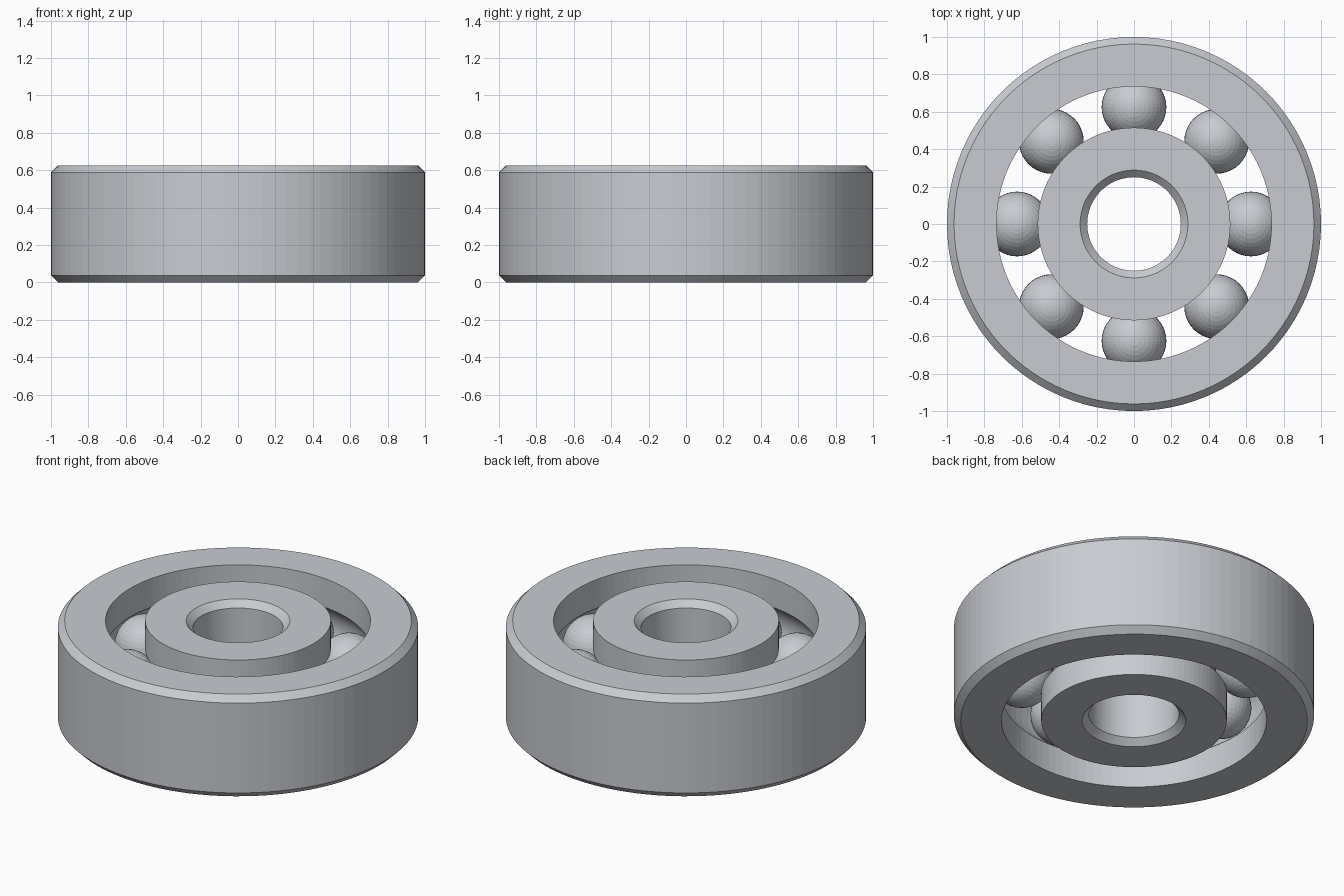
import bpy, bmesh
from math import pi, cos, sin, acos, tau
from mathutils import Vector

HEIGHT = 0.626
MID = HEIGHT / 2
OUTER_R, BORE_R = 1.0, 0.25
INNER_LAND, OUTER_LAND = 0.515, 0.735    # facing walls of the two rings
PITCH_R, BALL_R, GROOVE_R = 0.625, 0.173, 0.176
CHAMFER = 0.038
BALLS = 8
SEGMENTS = 96

cube = bpy.data.objects.get("Cube")
if cube:
    bpy.data.objects.remove(cube, do_unlink=True)

steel = bpy.data.materials.new("steel_grey")
steel.use_nodes = True
colour = (0.58, 0.60, 0.64, 1)
steel.diffuse_color = colour
steel.node_tree.nodes["Principled BSDF"].inputs["Base Color"].default_value = colour


def add_object(name, bm):
    bmesh.ops.recalc_face_normals(bm, faces=bm.faces)
    mesh = bpy.data.meshes.new(name)
    bm.to_mesh(mesh)
    bm.free()
    mesh.materials.append(steel)
    obj = bpy.data.objects.new(name, mesh)
    bpy.context.collection.objects.link(obj)
    return obj


def groove(land, steps=16):
    """Raceway arc cut into the wall at radius land, listed from bottom to top."""
    side = 1 if land > PITCH_R else -1
    half = acos(abs(land - PITCH_R) / GROOVE_R)
    angles = [-half + 2 * half * i / steps for i in range(steps + 1)]
    return [(PITCH_R + side * GROOVE_R * cos(a), MID + GROOVE_R * sin(a)) for a in angles]


def ring(name, chamfered, land):
    """Revolve a closed ring section: chamfered wall on one side, grooved wall on the other."""
    inward = chamfered + CHAMFER * (1 if land > chamfered else -1)
    section = [(land, 0), *groove(land), (land, HEIGHT),
               (inward, HEIGHT), (chamfered, HEIGHT - CHAMFER),
               (chamfered, CHAMFER), (inward, 0)]
    bm = bmesh.new()
    verts = [bm.verts.new((r, 0, z)) for r, z in section]
    edges = [bm.edges.new((verts[i - 1], verts[i])) for i in range(len(verts))]
    bmesh.ops.spin(bm, geom=verts + edges, cent=(0, 0, 0), axis=(0, 0, 1),
                   angle=tau, steps=SEGMENTS, use_duplicate=False)
    bmesh.ops.remove_doubles(bm, verts=bm.verts, dist=0.0001)
    return add_object(name, bm)


# Rings
ring("outer_ring", OUTER_R, OUTER_LAND)
ring("inner_ring", BORE_R, INNER_LAND)

# Balls sharing one mesh, spaced evenly round the raceway
bm = bmesh.new()
bmesh.ops.create_uvsphere(bm, u_segments=40, v_segments=20, radius=BALL_R)
first = add_object("ball_1", bm)
for i in range(BALLS):
    ball = first
    if i:
        ball = bpy.data.objects.new(f"ball_{i + 1}", first.data)
        bpy.context.collection.objects.link(ball)
    angle = tau * i / BALLS
    ball.location = Vector((PITCH_R * cos(angle), PITCH_R * sin(angle), MID))
    ball.rotation_euler.z = angle
